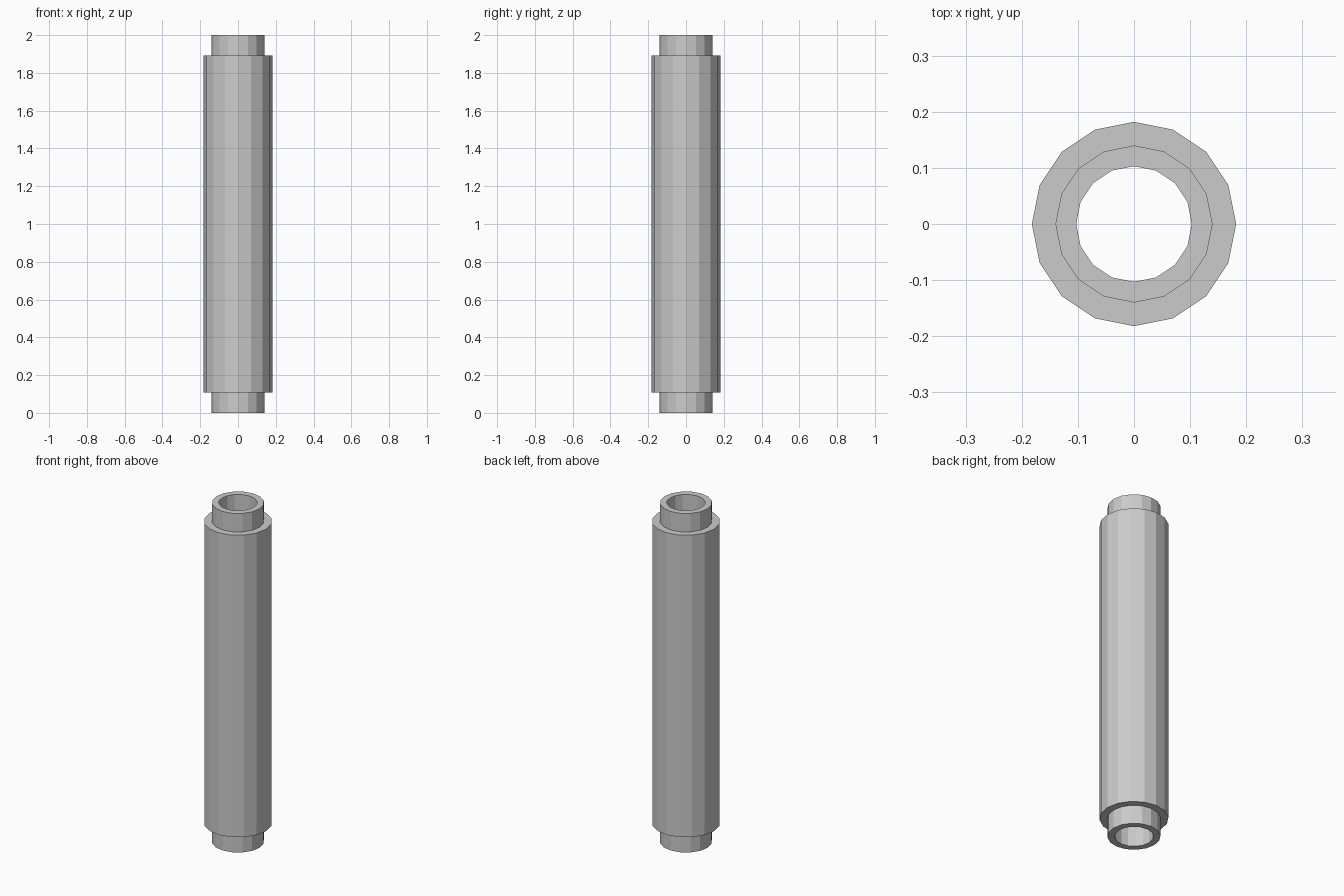
import bpy, bmesh, math

if "Cube" in bpy.data.objects:
    bpy.data.objects.remove(bpy.data.objects["Cube"])

SIDES = 16
BORE, NECK, BODY = 0.103, 0.14, 0.182
HEIGHT, STEP = 2.0, 0.109


def revolve(name, profile):
    """Sweep a closed (radius, z) profile around the z axis with flat facets."""
    bm = bmesh.new()
    rings = []
    for r, z in profile:
        rings.append([bm.verts.new((r * math.cos(2 * math.pi * i / SIDES),
                                    r * math.sin(2 * math.pi * i / SIDES), z))
                      for i in range(SIDES)])
    for a, b in zip(rings, rings[1:] + rings[:1]):
        for i in range(SIDES):
            j = (i + 1) % SIDES
            bm.faces.new((a[i], a[j], b[j], b[i]))
    bmesh.ops.recalc_face_normals(bm, faces=bm.faces)
    mesh = bpy.data.meshes.new(name)
    bm.to_mesh(mesh)
    bm.free()
    obj = bpy.data.objects.new(name, mesh)
    bpy.context.collection.objects.link(obj)
    return obj


# Hollow tube: thick body with a narrower neck at each end and a through bore
revolve("stepped_tube", [
    (BORE, 0), (NECK, 0), (NECK, STEP), (BODY, STEP),
    (BODY, HEIGHT - STEP), (NECK, HEIGHT - STEP), (NECK, HEIGHT), (BORE, HEIGHT),
])
